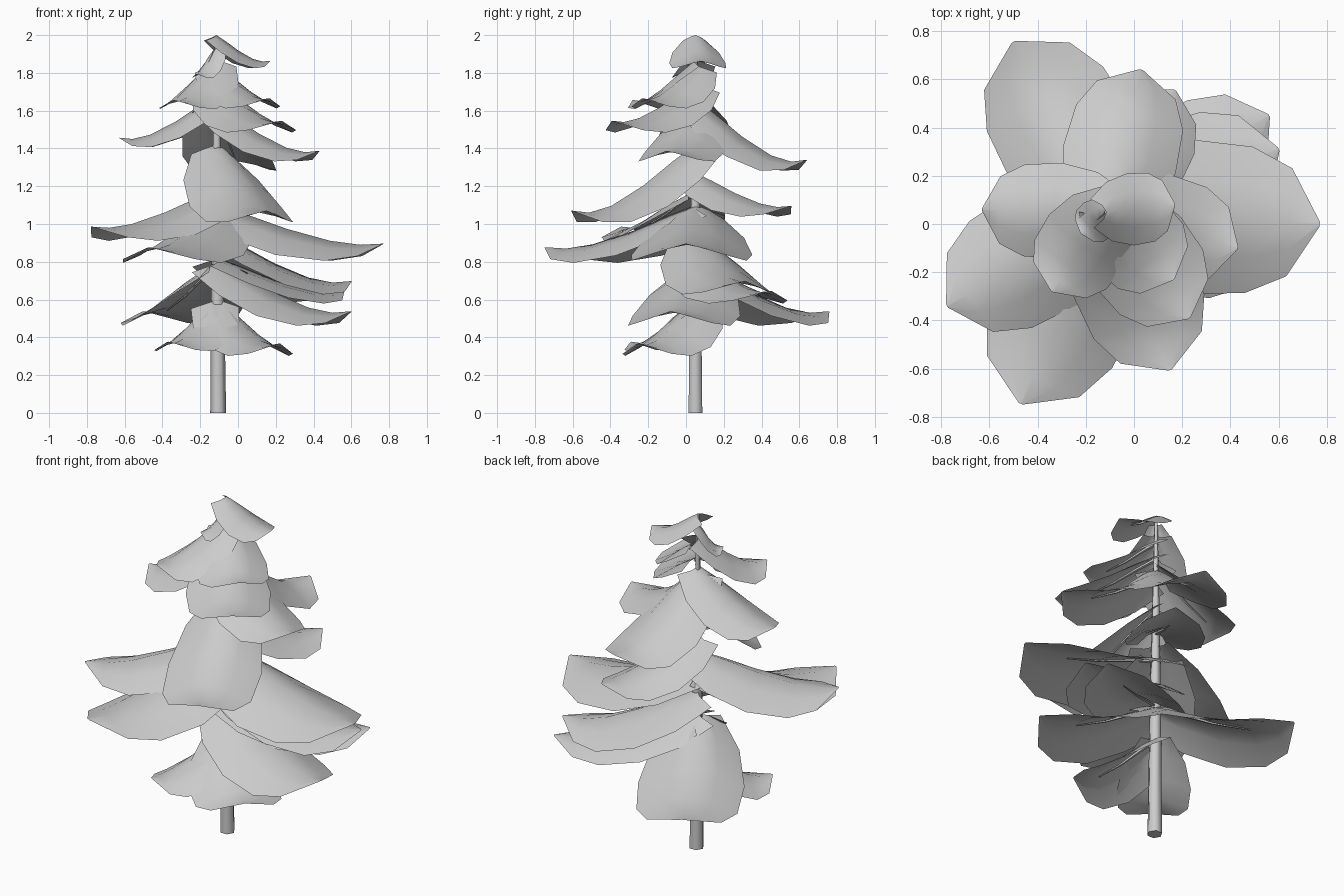
import bpy
import bmesh
from mathutils import Vector

cube = bpy.data.objects.get("Cube")
if cube:
    bpy.data.objects.remove(cube, do_unlink=True)


def make_material(name, rgb):
    mat = bpy.data.materials.new(name)
    mat.use_nodes = True
    mat.diffuse_color = (*rgb, 1)
    mat.node_tree.nodes["Principled BSDF"].inputs["Base Color"].default_value = (*rgb, 1)
    return mat


GREY = make_material("light grey", (0.6, 0.6, 0.6))


def add_object(name, bm):
    mesh = bpy.data.meshes.new(name)
    bm.to_mesh(mesh)
    bm.free()
    mesh.materials.append(GREY)
    obj = bpy.data.objects.new(name, mesh)
    bpy.context.collection.objects.link(obj)
    bpy.ops.object.select_all(action="DESELECT")
    obj.select_set(True)
    bpy.context.view_layer.objects.active = obj
    bpy.ops.object.shade_smooth_by_angle(angle=1.2)
    return obj


def trunk_point(z):
    return Vector((-0.105 - 0.005 * z, 0.05, z))


def add_tube(bm, path, radii, sides):
    """Tapered tube through the points of a path."""
    axis = (path[-1] - path[0]).normalized()
    turn = axis.to_track_quat("Z", "Y").to_matrix().to_4x4()
    rings = []
    for point, radius in zip(path, radii):
        ring = bmesh.ops.create_circle(bm, segments=sides, radius=radius)["verts"]
        bmesh.ops.transform(bm, matrix=turn, verts=ring)
        bmesh.ops.translate(bm, vec=point, verts=ring)
        rings.append(ring)
    for low, high in zip(rings, rings[1:]):
        for i in range(sides):
            j = (i + 1) % sides
            bm.faces.new((low[i], low[j], high[j], high[i]))
    bm.faces.new(rings[0][::-1])
    bm.faces.new(rings[-1])


# Outline of every bough: distance along it, share of drop, share of width
STATIONS = [(0, 0, 0.4), (0.18, 0.24, 0.82), (0.42, 0.6, 1),
            (0.68, 0.9, 0.95), (0.86, 1, 0.7), (1, 0.97, 0.03)]
ACROSS = [-1, -0.5, 0, 0.5, 1]


def add_bough(name, tip_x, tip_y, z_start, z_tip, half_width):
    """Drooping arched sheet, swept back round the trunk, with a twig below."""
    start = trunk_point(z_start)
    reach = Vector((tip_x - start.x, tip_y - start.y, 0))
    forward = reach.normalized()
    side = Vector((-forward.y, forward.x, 0))
    bm = bmesh.new()
    rows, ridge = [], []
    for s, drop, width in STATIONS:
        centre = start + reach * s
        centre.z += (z_tip - z_start) * drop
        ridge.append(centre - Vector((0, 0, 0.015)))
        sag = half_width * 0.48 * width * (1 - 0.6 * s * s)
        sweep = half_width * 0.4 * (1 - s) ** 2
        rows.append([bm.verts.new(centre + side * (u * half_width * width)
                                  - forward * (sweep * u * u)
                                  - Vector((0, 0, sag * abs(u) ** 1.4)))
                     for u in ACROSS])
    for near, far in zip(rows, rows[1:]):
        for i in range(len(ACROSS) - 1):
            bm.faces.new((near[i], far[i], far[i + 1], near[i + 1]))
    bmesh.ops.recalc_face_normals(bm, faces=bm.faces)
    if sum(f.normal.z for f in bm.faces) < 0:
        bmesh.ops.reverse_faces(bm, faces=bm.faces)
    add_tube(bm, ridge[:4], (0.012, 0.01, 0.007, 0.004), 3)
    return add_object(name, bm)


# Trunk
bm = bmesh.new()
add_tube(bm, [trunk_point(z) for z in (0, 0.7, 1.4, 1.99)],
         (0.042, 0.034, 0.022, 0.008), 6)
add_object("trunk", bm)

# Boughs from the crown down: tip x, tip y, start height, tip height, half width
BOUGHS = [
    (0.17, 0.08, 2.0, 1.86, 0.15),
    (-0.22, -0.04, 1.94, 1.79, 0.09),
    (-0.34, -0.28, 1.87, 1.65, 0.19),
    (0.165, -0.23, 1.84, 1.66, 0.2),
    (-0.63, 0.06, 1.68, 1.45, 0.2),
    (0.23, -0.39, 1.74, 1.54, 0.23),
    (0.43, -0.1, 1.62, 1.38, 0.22),
    (0.03, 0.64, 1.66, 1.33, 0.24),
    (0.15, -0.605, 1.42, 1.06, 0.26),
    (0.17, 0.555, 1.27, 1.09, 0.21),
    (-0.775, -0.34, 1.18, 0.98, 0.27),
    (-0.47, -0.745, 1.1, 0.87, 0.3),
    (0.77, 0, 1.1, 0.89, 0.32),
    (0.6, 0.31, 0.95, 0.69, 0.27),
    (0.56, 0.45, 0.82, 0.64, 0.24),
    (0.6, -0.08, 0.8, 0.53, 0.29),
    (-0.5, 0.755, 0.8, 0.53, 0.29),
    (-0.37, -0.29, 0.6, 0.37, 0.2),
    (0.22, -0.25, 0.6, 0.36, 0.25),
]
for number, values in enumerate(BOUGHS, 1):
    add_bough(f"bough_{number}", *values)
